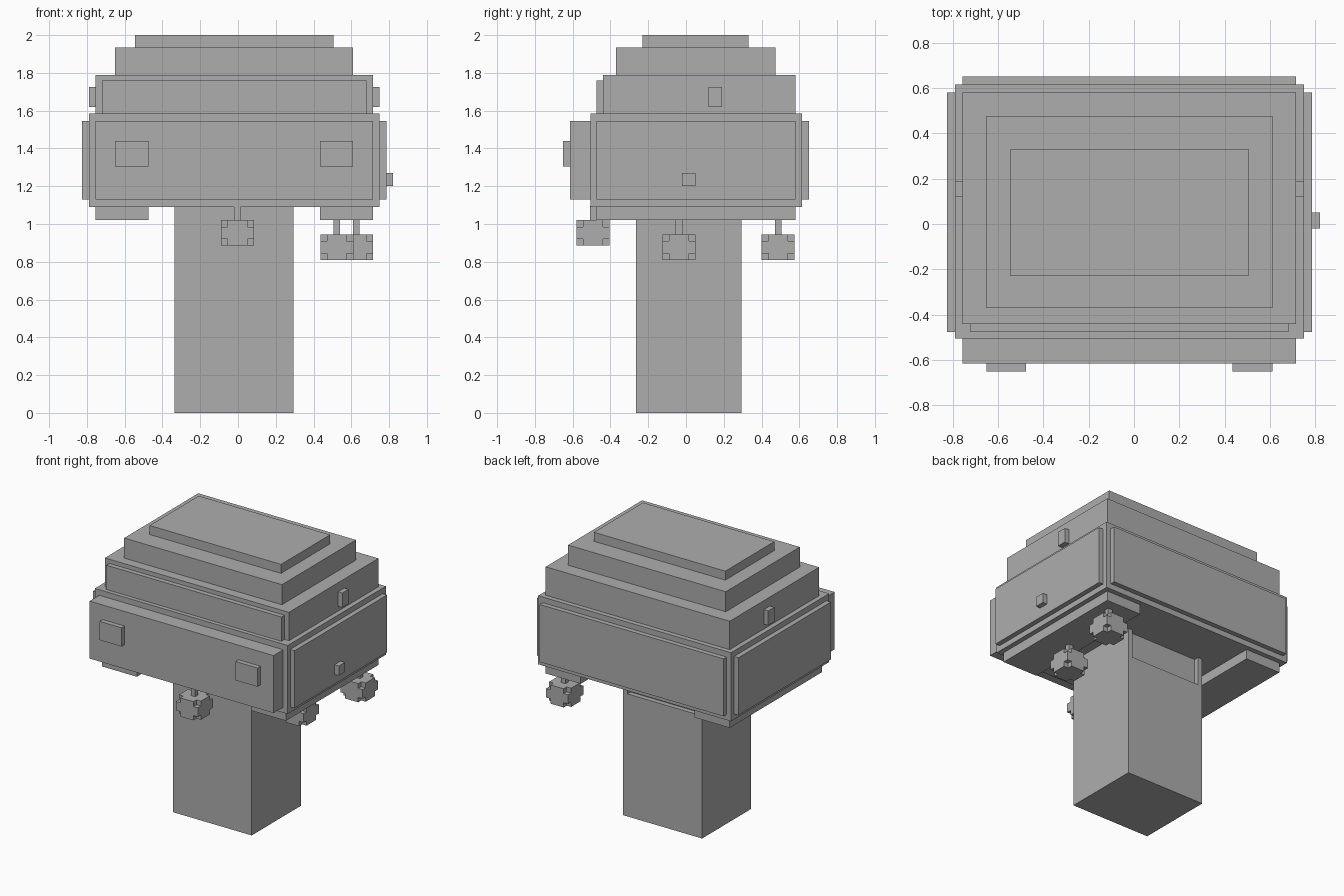
import bpy
import bmesh
from mathutils import Vector

cube = bpy.data.objects.get("Cube")
if cube:
    bpy.data.objects.remove(cube, do_unlink=True)

U = 0.035  # size of one block step

grey = bpy.data.materials.new("plain_grey")
grey.use_nodes = True
GREY = (0.42, 0.42, 0.42, 1.0)
grey.diffuse_color = GREY
bsdf = next(n for n in grey.node_tree.nodes if n.type == "BSDF_PRINCIPLED")
bsdf.inputs["Base Color"].default_value = GREY
bsdf.inputs["Roughness"].default_value = 0.8


def add_box(bm, x, y, z):
    """Add a box spanning the given (low, high) ranges."""
    verts = bmesh.ops.create_cube(bm, size=1.0)["verts"]
    size = Vector((x[1] - x[0], y[1] - y[0], z[1] - z[0]))
    mid = Vector((x[0] + x[1], y[0] + y[1], z[0] + z[1])) / 2
    for v in verts:
        v.co = Vector(a * b for a, b in zip(v.co, size)) + mid


def make(name, *boxes):
    bm = bmesh.new()
    for b in boxes:
        add_box(bm, *b)
    mesh = bpy.data.meshes.new(name)
    bm.to_mesh(mesh)
    bm.free()
    mesh.materials.append(grey)
    ob = bpy.data.objects.new(name, mesh)
    bpy.context.collection.objects.link(ob)
    return ob


def cut(target, cutter):
    """Subtract the cutter, bake the result and drop the cutter."""
    cutter.hide_render = True
    mod = target.modifiers.new("cut", "BOOLEAN")
    mod.operation = "DIFFERENCE"
    mod.solver = "EXACT"
    mod.object = cutter
    bpy.context.view_layer.objects.active = target
    bpy.ops.object.modifier_apply(modifier=mod.name)
    bpy.data.objects.remove(cutter, do_unlink=True)


# Trunk with a shallow recess high on its back
trunk = make("trunk", ((-0.335, 0.295), (-0.265, 0.295), (0, 1.09)))
cut(trunk, make("recess_cutter", ((-0.30, 0.26), (0.26, 0.4), (0.885, 1.2))))

# Stepped canopy
make("canopy_base", ((-0.79, 0.75), (-0.505, 0.615), (1.09, 1.585)))
make("canopy_middle", ((-0.755, 0.715), (-0.44, 0.58), (1.585, 1.79)))
make("canopy_upper", ((-0.65, 0.61), (-0.37, 0.475), (1.79, 1.935)))
make("canopy_top", ((-0.545, 0.505), (-0.23, 0.33), (1.935, 2.0)))

# Raised leaf panels around the canopy
PANEL_Z = (1.13, 1.545)
make("front_panel", ((-0.755, 0.715), (-0.615, -0.505), PANEL_Z))
make("back_panel", ((-0.755, 0.715), (0.615, 0.65), PANEL_Z))
make("left_panel", ((0.75, 0.785), (-0.475, 0.58), PANEL_Z))
make("right_panel", ((-0.825, -0.79), (-0.475, 0.58), PANEL_Z))
make("front_ledge", ((-0.72, 0.68), (-0.475, -0.44), (1.585, 1.76)))

# Small leaf bumps
for side, x in (("right", -0.65), ("left", 0.435)):
    make(side + "_front_bump", ((x, x + 5 * U), (-0.65, -0.615), (1.305, 1.44)))
for side, x in (("right", -0.79), ("left", 0.715)):
    make(side + "_upper_bump", ((x, x + U), (0.12, 0.19), (1.62, 1.725)))
make("left_lower_bump", ((0.785, 0.82), (-0.02, 0.05), (1.20, 1.27)))

# Low slabs under the canopy
for side, x in (("right", -0.755), ("left", 0.435)):
    make(side + "_under_slab", ((x, x + 8 * U), (-0.475, 0.58), (1.02, 1.09)))


# Hanging fruits: blocks with the eight corner cubes missing, on thin stalks
def fruit(name, x, y, top):
    def span(c, n):
        return (c - n * U / 2, c + n * U / 2)

    low = top - 0.135
    body = make(name, (span(x, 5), span(y, 5), (low, top)))
    corners = []
    for sx in (-1, 1):
        for sy in (-1, 1):
            for z in ((low - U, low + U), (top - U, top + U)):
                corners.append((span(x + sx * 2.5 * U, 2), span(y + sy * 2.5 * U, 2), z))
    cut(body, make(name + "_cutter", *corners))
    make(name + "_stalk", (span(x, 1), span(y, 1), (top, top + 0.075)))


fruit("front_fruit", -0.003, -0.492, 1.02)
fruit("middle_fruit", 0.523, -0.037, 0.945)
fruit("back_fruit", 0.627, 0.488, 0.945)
